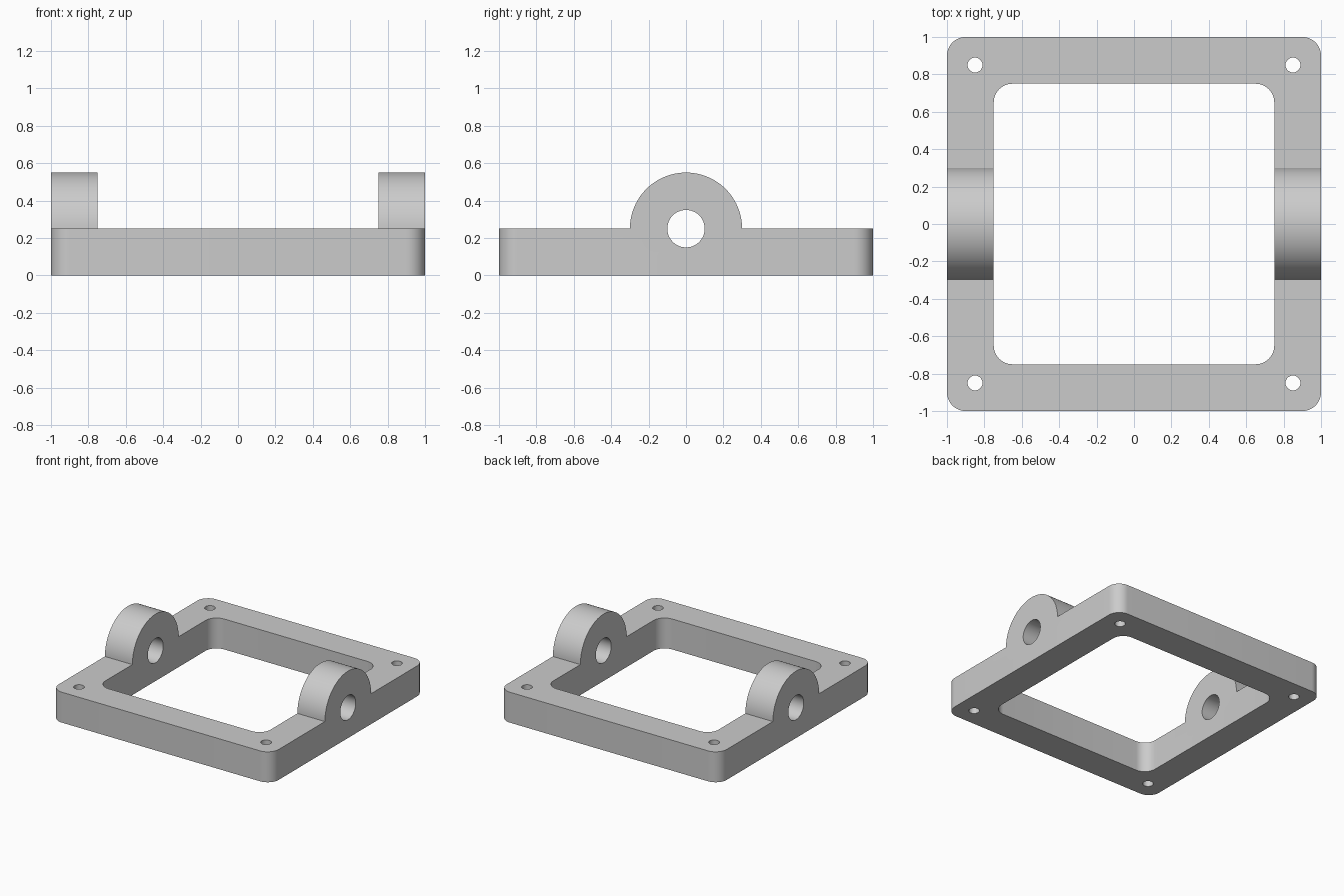
import bpy, bmesh, math

if "Cube" in bpy.data.objects:
    bpy.data.objects.remove(bpy.data.objects["Cube"])

grey = bpy.data.materials.new("light_grey")
grey.diffuse_color = (0.6, 0.6, 0.6, 1)
grey.use_nodes = True
grey.node_tree.nodes["Principled BSDF"].inputs["Base Color"].default_value = grey.diffuse_color


def extrude(name, profile, direction):
    """Solid prism from a closed profile of 3D points."""
    bm = bmesh.new()
    face = bm.faces.new([bm.verts.new(p) for p in profile])
    new = bmesh.ops.extrude_face_region(bm, geom=[face])["geom"]
    bmesh.ops.translate(bm, vec=direction,
                        verts=[v for v in new if isinstance(v, bmesh.types.BMVert)])
    bmesh.ops.recalc_face_normals(bm, faces=bm.faces)
    mesh = bpy.data.meshes.new(name)
    bm.to_mesh(mesh)
    bm.free()
    mesh.materials.append(grey)
    obj = bpy.data.objects.new(name, mesh)
    bpy.context.collection.objects.link(obj)
    return obj


def arc(cx, cy, r, start, end, n):
    step = math.radians(end - start) / n
    return [(cx + r * math.cos(math.radians(start) + i * step),
             cy + r * math.sin(math.radians(start) + i * step)) for i in range(n + 1)]


def rounded_square(half, r):
    c = half - r
    pts = []
    for i, (sx, sy) in enumerate([(1, 1), (-1, 1), (-1, -1), (1, -1)]):
        pts += arc(sx * c, sy * c, r, i * 90, i * 90 + 90, 12)
    return pts


def combine(target, other, operation):
    """Apply a boolean and discard the helper."""
    mod = target.modifiers.new(operation, "BOOLEAN")
    mod.operation, mod.solver, mod.object = operation, "EXACT", other
    bpy.context.view_layer.objects.active = target
    bpy.ops.object.modifier_apply(modifier=mod.name)
    bpy.data.objects.remove(other)


# Square frame with rounded outer and inner corners
H = 0.25
bracket = extrude("mounting_frame", [(x, y, 0) for x, y in rounded_square(1, 0.1)], (0, 0, H))
opening = extrude("opening", [(x, y, -0.1) for x, y in rounded_square(0.75, 0.1)], (0, 0, 0.6))
combine(bracket, opening, "DIFFERENCE")

# Half-round lugs on the left and right rails
for x0 in (-1, 0.75):
    lug = extrude("lug", [(x0, y, z) for y, z in arc(0, H, 0.3, 0, 180, 48)], (0.25, 0, 0))
    combine(bracket, lug, "UNION")

# Pivot bore through both lugs
bore = extrude("bore", [(-1.2, y, z) for y, z in arc(0, H, 0.1, 0, 360, 48)[:-1]], (2.4, 0, 0))
combine(bracket, bore, "DIFFERENCE")

# Screw holes in the corners
for sx in (-1, 1):
    for sy in (-1, 1):
        hole = extrude("hole", [(x, y, -0.1) for x, y in
                                arc(sx * 0.85, sy * 0.85, 0.04, 0, 360, 32)[:-1]], (0, 0, 0.6))
        combine(bracket, hole, "DIFFERENCE")

# Merge coplanar faces, then smooth the rounded parts
bm = bmesh.new()
bm.from_mesh(bracket.data)
bmesh.ops.remove_doubles(bm, verts=bm.verts, dist=0.0001)
bmesh.ops.dissolve_limit(bm, angle_limit=math.radians(0.5), verts=bm.verts, edges=bm.edges)
bm.to_mesh(bracket.data)
bm.free()
bpy.ops.object.select_all(action="DESELECT")
bracket.select_set(True)
bpy.context.view_layer.objects.active = bracket
bpy.ops.object.shade_smooth_by_angle(angle=math.radians(30))
